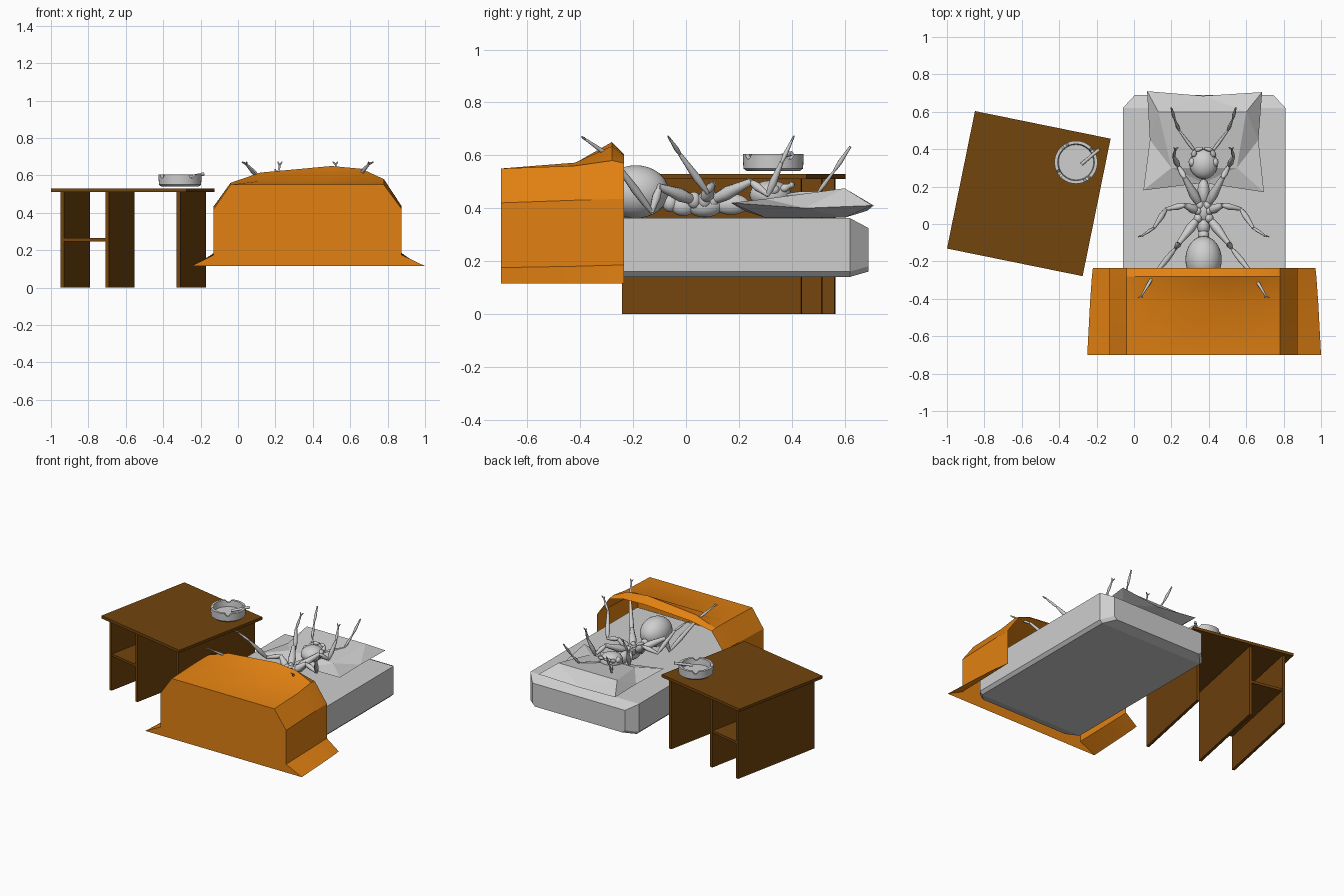
import bpy, bmesh, math
from mathutils import Vector, Matrix

if "Cube" in bpy.data.objects:
    bpy.data.objects.remove(bpy.data.objects["Cube"], do_unlink=True)


def material(name, rgb):
    m = bpy.data.materials.new(name)
    m.use_nodes = True
    m.diffuse_color = (*rgb, 1)
    m.node_tree.nodes["Principled BSDF"].inputs["Base Color"].default_value = (*rgb, 1)
    return m


ORANGE = material("orange cloth", (0.76, 0.22, 0.006))
BROWN = material("brown wood", (0.17, 0.058, 0.004))
GREY = material("pale grey", (0.62, 0.62, 0.62))


def finish(name, bm, mat, smooth=None, fix=True):
    if fix:
        bmesh.ops.recalc_face_normals(bm, faces=bm.faces)
    me = bpy.data.meshes.new(name)
    bm.to_mesh(me)
    bm.free()
    me.materials.append(mat)
    ob = bpy.data.objects.new(name, me)
    bpy.context.collection.objects.link(ob)
    if smooth:
        bpy.ops.object.select_all(action="DESELECT")
        ob.select_set(True)
        bpy.context.view_layer.objects.active = ob
        bpy.ops.object.shade_smooth_by_angle(angle=math.radians(smooth))
    return ob


def loft(bm, rows, closed=True, cap_start=True, cap_end=True):
    """Bridge rows of points with quads and cap the ends."""
    rings = [[bm.verts.new(p) for p in row] for row in rows]
    n = len(rings[0])
    for a, b in zip(rings, rings[1:]):
        for i in range(n if closed else n - 1):
            j = (i + 1) % n
            bm.faces.new((a[i], a[j], b[j], b[i]))
    if cap_start:
        bm.faces.new(rings[0])
    if cap_end:
        bm.faces.new(rings[-1])


def ball(bm, centre, radii, seg=20):
    m = Matrix.Translation(centre) @ Matrix.Diagonal((*radii, 1))
    bmesh.ops.create_uvsphere(bm, u_segments=seg, v_segments=seg // 2, radius=1, matrix=m)


def limb(bm, points, thick, sides=8):
    """Chain of bulging segments running through the points."""
    for a, b, r in zip(points, points[1:], thick):
        a, b = Vector(a), Vector(b)
        q = (b - a).to_track_quat("Z", "Y")
        rows = []
        for t, s in ((-0.03, 0.4), (0.15, 0.8), (0.4, 1), (0.75, 0.7), (1.03, 0.5)):
            rows.append([a.lerp(b, t) + q @ Vector((math.cos(k * math.tau / sides) * r * s,
                         math.sin(k * math.tau / sides) * r * s, 0)) for k in range(sides)])
        loft(bm, rows)


# Desk: slab, three upright panels and one shelf, all turned together
desk_frame = Matrix.Translation((-0.5625, 0.1625, 0)) @ Matrix.Rotation(math.radians(-11.5), 4, "Z")


def board(name, centre, size):
    bm = bmesh.new()
    bmesh.ops.create_cube(bm, size=1, matrix=desk_frame @ Matrix.Translation(centre)
                          @ Matrix.Diagonal((*size, 1)))
    finish(name, bm, BROWN)


board("desk_top", (0, 0, 0.52), (0.74, 0.75, 0.02))
for label, x in (("outer", -0.315), ("middle", -0.07), ("inner", 0.32)):
    board("desk_panel_" + label, (x, 0, 0.256), (0.02, 0.69, 0.512))
board("desk_shelf", (-0.19, 0, 0.255), (0.23, 0.68, 0.018))


# Ashtray: spun cup with notches in its rim
def ashtray(steps=48):
    profile = [(0.1, 0.54), (0.113, 0.55), (0.115, 0.604), (0.098, 0.604), (0.094, 0.56)]
    bm = bmesh.new()
    rows = []
    for r, z in profile:
        rows.append([])
        for k in range(steps):
            a = k * math.tau / steps
            drop = 0.018 if z > 0.6 and k % 12 in (4, 5) else 0
            rows[-1].append((-0.31 + r * math.cos(a), 0.33 + r * math.sin(a), z - drop))
    loft(bm, rows)
    finish("ashtray", bm, GREY, 35)


ashtray()
bm = bmesh.new()
a, b = Vector((-0.28, 0.32, 0.585)), Vector((-0.185, 0.4, 0.607))
m = Matrix.Translation((a + b) / 2) @ (b - a).to_track_quat("Z", "Y").to_matrix().to_4x4()
bmesh.ops.create_cone(bm, cap_ends=True, segments=12, radius1=0.009, radius2=0.009,
                      depth=(b - a).length, matrix=m)
finish("cigarette", bm, GREY, 35)

# Mattress: long block with tapered ends and a bevelled underside
bm = bmesh.new()
rows = []
for y, inset, low, high in ((-0.67, 0.065, 0.16, 0.325), (-0.6, 0, 0.14, 0.362),
                            (0.62, 0, 0.14, 0.362), (0.69, 0.065, 0.16, 0.325)):
    l, r = -0.06 + inset, 0.81 - inset
    rows.append([(l, y, high), (r, y, high), (r, y, low + 0.02), (r - 0.02, y, low),
                 (l + 0.02, y, low), (l, y, low + 0.02)])
loft(bm, rows)
finish("mattress", bm, GREY)

# Pillow: pinched corners, sunken edge middles, raised flat centre
bm = bmesh.new()
corner = [(0.05, 0.18, 0.42), (0.695, 0.17, 0.42), (0.685, 0.705, 0.41), (0.07, 0.71, 0.41)]
middle = [(0.37, 0.22, 0.39), (0.665, 0.45, 0.4), (0.37, 0.685, 0.39), (0.085, 0.45, 0.4)]
inner = [(0.2, 0.3, 0.435), (0.55, 0.3, 0.435), (0.6, 0.6, 0.475), (0.13, 0.6, 0.475)]
c = [bm.verts.new(p) for p in corner]
e = [bm.verts.new(p) for p in middle]
for level in (None, 0.364):
    t = [bm.verts.new((x, y, level or z)) for x, y, z in inner]
    bm.faces.new(t)
    for i in range(4):
        j = (i + 1) % 4
        for tri in ((c[i], e[i], t[i]), (e[i], t[j], t[i]), (e[i], c[j], t[j])):
            bm.faces.new(tri)
finish("pillow", bm, GREY)

# Blanket: draped sheet, closed at the foot and open towards the pillow
xs = [-0.13, -0.13, -0.04, 0.12, 0.5, 0.66, 0.78, 0.875, 0.875]
heights = [
    (-0.7, 0.25, [0.175, 0.42, 0.55, 0.55, 0.55, 0.55, 0.55, 0.42, 0.175]),
    (-0.42, 0.235, [0.18, 0.43, 0.56, 0.57, 0.57, 0.572, 0.56, 0.43, 0.18]),
    (-0.28, 0.225, [0.184, 0.434, 0.56, 0.615, 0.65, 0.635, 0.58, 0.434, 0.184]),
    (-0.235, 0.22, [0.185, 0.435, 0.555, 0.585, 0.605, 0.6, 0.57, 0.435, 0.185]),
]
bm = bmesh.new()
rows = []
for y, flare, zs in heights:
    row = [(x, y, z) for x, z in zip(xs, zs)]
    rows.append([(-flare, y, 0.115)] + row + [(0.75 + flare, y, 0.115)])
loft(bm, rows, closed=False, cap_end=False)
finish("blanket", bm, ORANGE, 25)

# Insect lying on its back: body parts in a row
MID = 0.372
bm = bmesh.new()
ball(bm, (MID, -0.19, 0.462), (0.097, 0.125, 0.1), 32)
ball(bm, (MID, -0.06, 0.42), (0.03, 0.03, 0.035))
ball(bm, (MID, -0.01, 0.41), (0.035, 0.05, 0.04))
ball(bm, (MID, 0.07, 0.41), (0.045, 0.07, 0.045))
ball(bm, (MID, 0.17, 0.415), (0.033, 0.07, 0.04))
finish("insect_body", bm, GREY, 60)

bm = bmesh.new()
ball(bm, (MID, 0.32, 0.45), (0.075, 0.08, 0.055), 24)
for s in (-1, 1):
    ball(bm, (MID + s * 0.062, 0.33, 0.47), (0.018, 0.024, 0.02), 12)
    limb(bm, [(MID + s * 0.055, 0.36, 0.47), (MID + s * 0.045, 0.395, 0.485),
              (MID + s * 0.005, 0.405, 0.49)], (0.016, 0.013))
finish("insect_head", bm, GREY, 60)

# Legs and feelers, given as distance from the body line, y and z
LEGS = {
    "front_leg": [(0.02, 0.1, 0.43), (0.1, 0.245, 0.5), (0.135, 0.31, 0.45),
                  (0.16, 0.36, 0.57), (0.15, 0.4, 0.655)],
    "middle_leg": [(0.03, 0.07, 0.43), (0.1, 0.1, 0.49), (0.2, 0.08, 0.46),
                   (0.265, -0.02, 0.6), (0.325, -0.06, 0.66)],
    "hind_leg": [(0.03, 0.03, 0.43), (0.13, -0.1, 0.48), (0.15, -0.13, 0.385),
                 (0.27, -0.28, 0.59), (0.33, -0.38, 0.66)],
}
FEELER = [(0.04, 0.38, 0.45), (0.13, 0.5, 0.46), (0.155, 0.56, 0.54), (0.172, 0.62, 0.63)]
for side, s in (("left", 1), ("right", -1)):
    for name, path in LEGS.items():
        bm = bmesh.new()
        pts = [Vector((MID + s * d, y, z)) for d, y, z in path]
        ball(bm, pts[0], (0.024, 0.026, 0.032), 12)
        limb(bm, pts, (0.026, 0.017, 0.016, 0.009))
        # Small forked claw at the tip
        ahead = (pts[-1] - pts[-2]).normalized() * 0.02
        for fork in (-1, 1):
            limb(bm, [pts[-1], pts[-1] + ahead + Vector((fork * 0.012, 0, 0))], (0.005,), 6)
        finish(name + "_" + side, bm, GREY, 60)
    bm = bmesh.new()
    limb(bm, [(MID + s * d, y, z) for d, y, z in FEELER], (0.009, 0.009, 0.009))
    finish("feeler_" + side, bm, GREY, 60)
